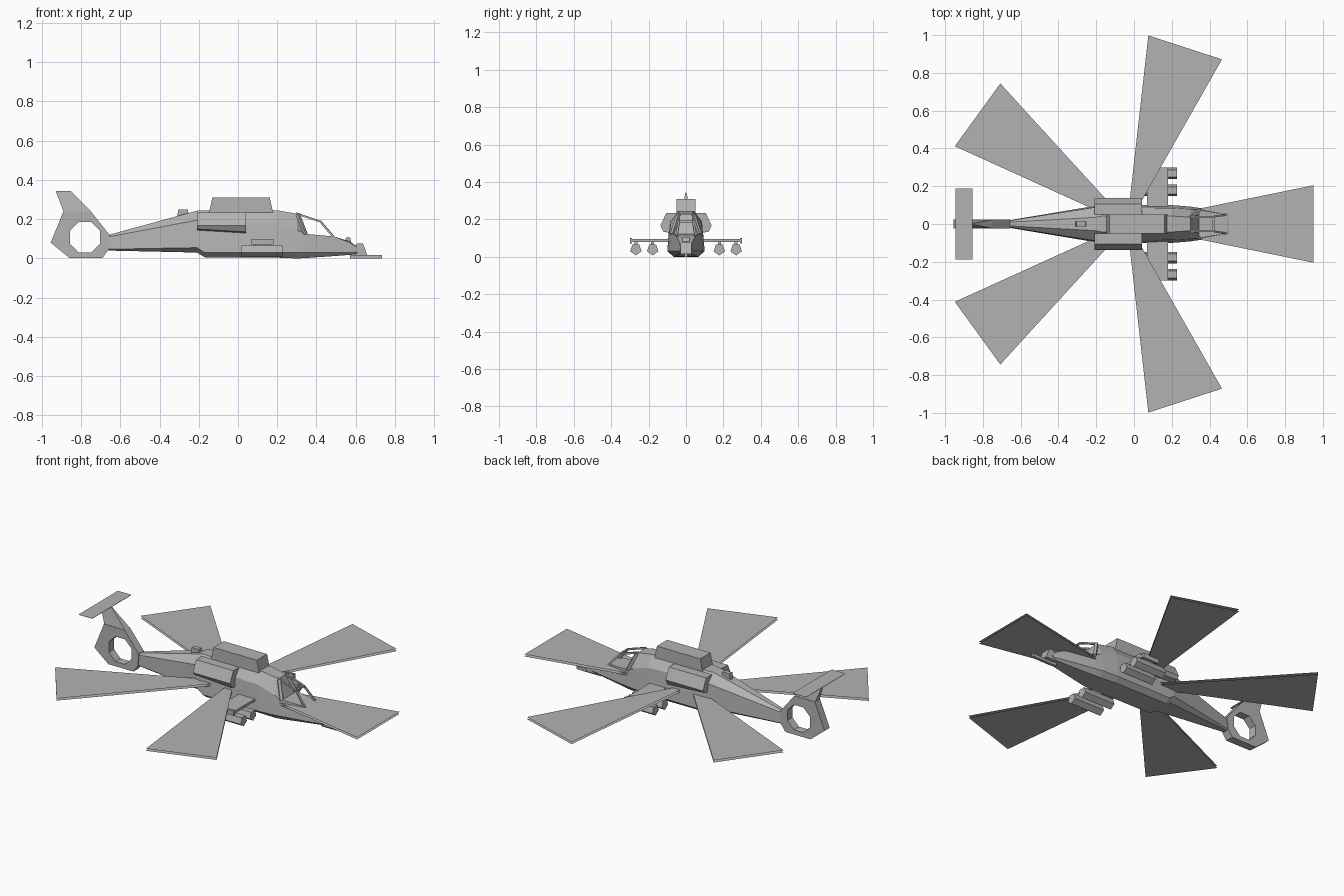
import bpy, bmesh, math
from mathutils import Vector, Matrix

cube = bpy.data.objects.get("Cube")
if cube:
    bpy.data.objects.remove(cube, do_unlink=True)

grey = bpy.data.materials.new("airframe_grey")
grey.use_nodes = True
COL = (0.45, 0.45, 0.45, 1)
grey.diffuse_color = COL
grey.node_tree.nodes["Principled BSDF"].inputs["Base Color"].default_value = COL


def finish(name, bm, solid=True):
    if solid:
        bmesh.ops.recalc_face_normals(bm, faces=bm.faces)
    me = bpy.data.meshes.new(name)
    bm.to_mesh(me)
    bm.free()
    me.materials.append(grey)
    ob = bpy.data.objects.new(name, me)
    bpy.context.collection.objects.link(ob)
    return ob


def loft(name, loops):
    """Skin closed loops of equal length and cap both ends."""
    bm = bmesh.new()
    rings = [[bm.verts.new(p) for p in loop] for loop in loops]
    n = len(rings[0])
    for a, b in zip(rings, rings[1:]):
        for i in range(n):
            j = (i + 1) % n
            bm.faces.new((a[i], a[j], b[j], b[i]))
    bm.faces.new(rings[0])
    bm.faces.new(rings[-1])
    return finish(name, bm)


def box(name, x, y, z, top=0.0):
    """Box from ranges; top pulls the upper x edges inward."""
    return loft(name, [[(x[0] + t, y[0], h), (x[1] - t, y[0], h),
                        (x[1] - t, y[1], h), (x[0] + t, y[1], h)]
                       for h, t in ((z[0], 0), (z[1], top))])


def rod(name, a, b, r=0.005):
    a, b = Vector(a), Vector(b)
    q = (b - a).to_track_quat('Z', 'Y')
    sq = [q @ Vector((u * r, v * r, 0)) for u, v in ((-1, -1), (1, -1), (1, 1), (-1, 1))]
    return loft(name, [[p + s for s in sq] for p in (a, b)])


# Fuselage: x, then half widths and heights of keel, lower chine, upper chine, roof
sections = [
    (-.66, (.012, .04), (.02, .047), (.018, .11), (.01, .12)),
    (-.21, (.06, .03), (.095, .055), (.088, .195), (.035, .243)),
    (-.17, (.07, .006), (.1, .03), (.086, .192), (.042, .245)),
    (.20, (.07, .004), (.1, .03), (.085, .182), (.042, .245)),
    (.30, (.065, .0), (.092, .03), (.078, .145), (.036, .228)),
    (.345, (.06, .002), (.085, .03), (.075, .125), (.05, .122)),
    (.49, (.04, .012), (.058, .03), (.05, .112), (.035, .112)),
    (.57, (.03, .018), (.042, .03), (.036, .08), (.025, .086)),
    (.61, (.025, .02), (.032, .03), (.03, .055), (.02, .06)),
]
loft("fuselage", [[(x, y, z) for y, z in half] + [(x, -y, z) for y, z in reversed(half)]
                  for x, *half in sections])

# Rotor housing and roof details
box("rotor_housing", (-.147, .178), (-.05, .05), (.235, .31), .016)
box("roof_antenna", (-.31, -.25), (-.014, .014), (.215, .25), .006)

# Rotor: five flaring blades, each an open pair of thin skins
bm = bmesh.new()
for k in range(5):
    turn = Matrix.Translation((-.033, 0, 0)) @ Matrix.Rotation(math.tau * k / 5, 4, 'Z')
    for z, order in ((.108, 1), (.095, -1)):
        pts = [(.04, -.012, z), (.983, -.205, z), (.983, .205, z), (.04, .012, z)]
        bm.faces.new([bm.verts.new(turn @ Vector(p)) for p in pts[::order]])
finish("rotor_blades", bm, solid=False)

# Tail ring with an octagonal opening around the tail fan
outer = [(-.955, .08), (-.89, .24), (-.75, .24), (-.655, .12), (-.66, .045), (-.69, .003), (-.86, .003)]
T = .025
ring = loft("tail_ring", [[(x, y, z) for x, z in outer] for y in (-T, T)])
hole = [(-.78 + .083 * math.cos(math.tau * (i + .5) / 8),
         .108 + .083 * math.sin(math.tau * (i + .5) / 8)) for i in range(8)]
cutter = loft("tail_ring_cutter", [[(x, y, z) for x, z in hole] for y in (-.1, .1)])
cutter.hide_render = True
mod = ring.modifiers.new("opening", 'BOOLEAN')
mod.object = cutter
mod.solver = 'EXACT'
bpy.context.view_layer.objects.active = ring
ring.select_set(True)
bpy.ops.object.modifier_apply(modifier=mod.name)
bpy.data.objects.remove(cutter, do_unlink=True)

# Tail fin tapering to the flat stabilizer
loft("tail_fin", [[(a, -t, z), (b, -t, z), (b, t, z), (a, t, z)]
                  for a, b, t, z in ((-.89, -.75, .022, .24), (-.93, -.855, .003, .345))])
bm = bmesh.new()
for z, order in ((.348, 1), (.344, -1)):
    pts = [(-.945, -.188, z), (-.855, -.188, z), (-.855, .188, z), (-.945, .188, z)]
    bm.faces.new([bm.verts.new(p) for p in pts[::order]])
finish("stabilizer", bm, solid=False)

# Parts repeated on both sides
for side, s in (("right", -1), ("left", 1)):
    # Engine nacelle, drooping slightly toward the front
    loft(side + "_engine", [[(x, s * y, z) for y, z in
                             ((.05, .235), (.105, .235), (.137, .168), (.122, low), (.07, low - .01))]
                            for x, low in ((-.21, .15), (.042, .135))])
    # Stub wing with a thicker end plate
    box(side + "_wing", (.07, .18), sorted((s * .08, s * .29)), (.08, .095))
    box(side + "_wing_tip", (.07, .18), sorted((s * .288, s * .3)), (.07, .1))
    # Weapon pods with five sides, point down
    for n, y in enumerate((.178, .268)):
        ang = [-math.pi / 2 + math.tau * i / 5 for i in range(5)]
        loft(f"{side}_pod_{n + 1}", [[(x, s * y + .032 * math.cos(a), .039 + .032 * math.sin(a))
                                      for a in ang] for x in (.018, .227)])
        box(f"{side}_pylon_{n + 1}", (.09, .16), (s * y - .008, s * y + .008), (.055, .085))
    # Open canopy frame
    top, bend, foot = (.295, s * .036, .23), (.42, s * .038, .188), (.485, s * .05, .112)
    rod(side + "_canopy_rail", top, bend)
    rod(side + "_canopy_front", bend, foot)
    rod(side + "_canopy_post", (.305, s * .04, .225), (.345, s * .074, .122), .008)
rod("canopy_crossbar", (.42, -.038, .188), (.42, .038, .188))

# Nose sensor, turret and gun
box("nose_sensor", (.545, .578), (-.018, .018), (.08, .106), .006)
loft("nose_turret", [[(x, s * .03, z) for x, z in
                      ((.59, .015), (.66, .015), (.637, .076), (.605, .076))] for s in (-1, 1)])
box("nose_gun", (.57, .735), (-.009, .009), (.0, .018))
